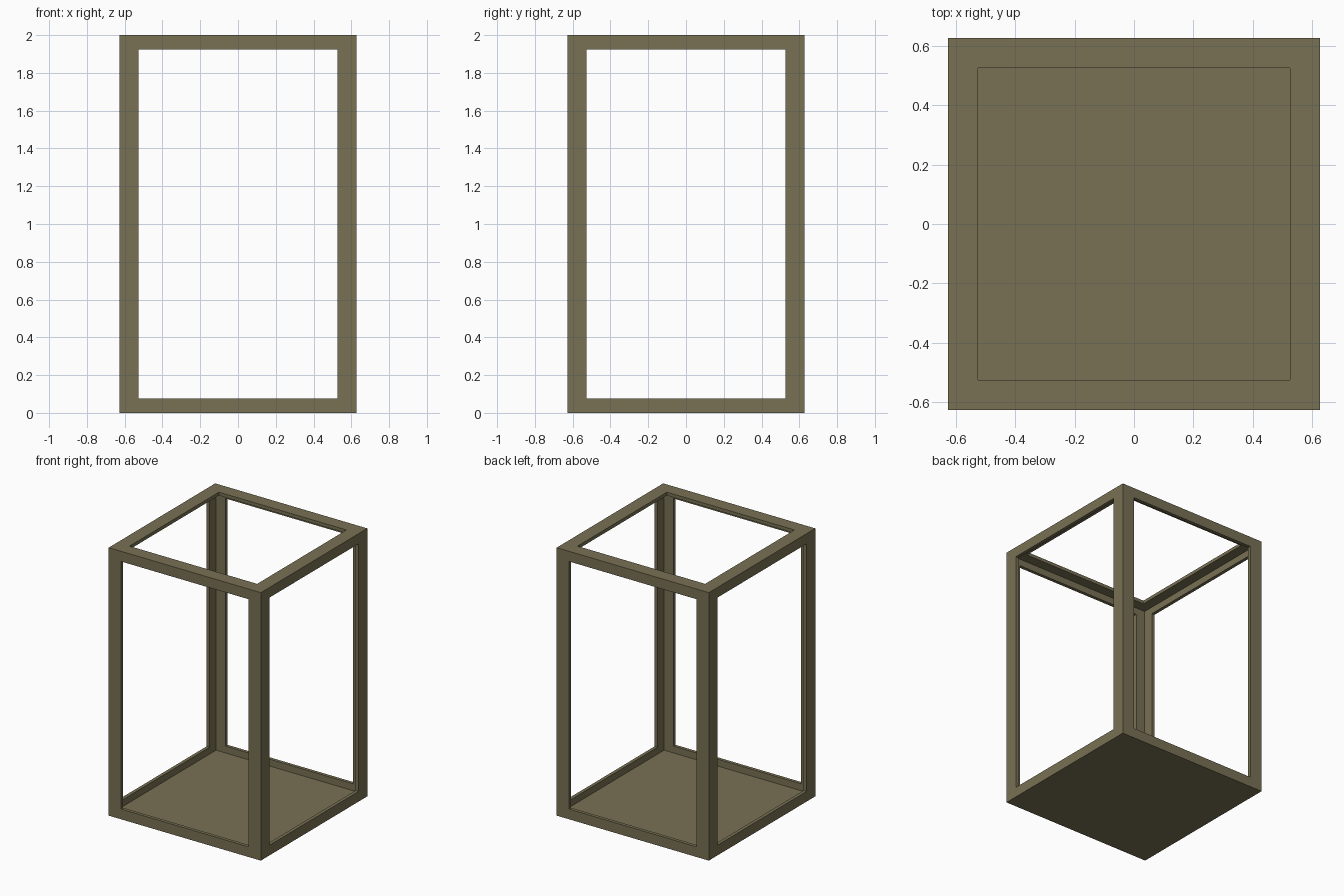
import bpy

if "Cube" in bpy.data.objects:
    bpy.data.objects.remove(bpy.data.objects["Cube"])

W = 0.628      # outer half width
O = 0.527      # half width of the openings
H = 2.0        # height
T = 0.025      # sheet thickness
RAIL = 0.076   # height of top and bottom rails


def box(name, hx, hy, z0, z1):
    bpy.ops.mesh.primitive_cube_add(size=1, location=(0, 0, (z0 + z1) / 2))
    ob = bpy.context.object
    ob.name = name
    ob.scale = (2 * hx, 2 * hy, z1 - z0)
    bpy.ops.object.transform_apply(location=True, rotation=True, scale=True)
    return ob


# outer case, hollowed and opened on the four sides and the top
frame = box("case_frame", W, W, 0, H)
cutters = [
    box("cavity_cutter", W - T, W - T, T, H - T),
    box("front_back_opening_cutter", O, W + 0.2, RAIL, H - RAIL),
    box("side_opening_cutter", W + 0.2, O, RAIL, H - RAIL),
    box("top_opening_cutter", O, O, 1.0, H + 0.2),
]
for c in cutters:
    c.hide_render = True
    m = frame.modifiers.new(c.name, 'BOOLEAN')
    m.operation = 'DIFFERENCE'
    m.solver = 'EXACT'
    m.object = c

# bake the cuts and drop the cutters
bpy.context.view_layer.update()
deps = bpy.context.evaluated_depsgraph_get()
mesh = bpy.data.meshes.new_from_object(frame.evaluated_get(deps))
frame.modifiers.clear()
frame.data = mesh
for c in cutters:
    bpy.data.objects.remove(c, do_unlink=True)

# olive metal
mat = bpy.data.materials.new("olive")
mat.diffuse_color = (0.19, 0.165, 0.09, 1)
mat.use_nodes = True
mat.node_tree.nodes["Principled BSDF"].inputs["Base Color"].default_value = mat.diffuse_color
mesh.materials.clear()
mesh.materials.append(mat)
